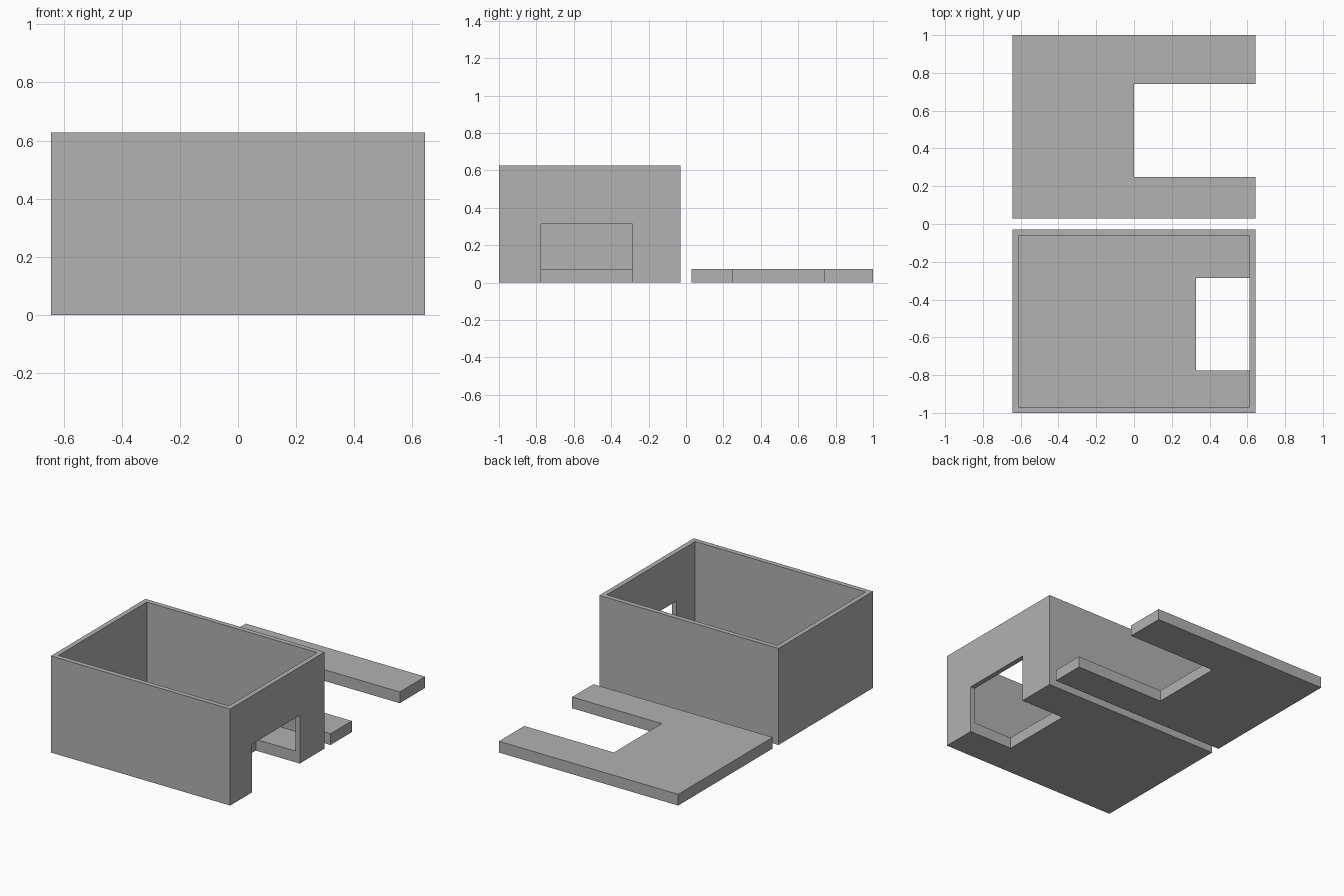
import bpy
import bmesh

default = bpy.data.objects.get("Cube")
if default:
    bpy.data.objects.remove(default, do_unlink=True)

# Shared dimensions
HALF_X = 0.644
GAP = 0.03           # half the space between tray and lid
WALL = 0.032
HEIGHT = 0.627
PLATE = 0.073        # floor and lid thickness
DOOR_TOP = 0.313
OVER = 0.1           # cutter overshoot

grey = bpy.data.materials.new("plain grey")
grey.use_nodes = True
grey.diffuse_color = (0.445, 0.445, 0.445, 1)
grey.node_tree.nodes["Principled BSDF"].inputs["Base Color"].default_value = grey.diffuse_color


def block(name, low, high):
    """Box spanning two opposite corners."""
    bm = bmesh.new()
    bmesh.ops.create_cube(bm, size=1)
    for v in bm.verts:
        v.co = [high[i] if v.co[i] > 0 else low[i] for i in range(3)]
    mesh = bpy.data.meshes.new(name)
    bm.to_mesh(mesh)
    bm.free()
    mesh.materials.append(grey)
    obj = bpy.data.objects.new(name, mesh)
    bpy.context.collection.objects.link(obj)
    return obj


def carve(target, *cutters):
    """Subtract each cutter, hiding it from view and render."""
    for cutter in cutters:
        mod = target.modifiers.new(cutter.name, "BOOLEAN")
        mod.operation = "DIFFERENCE"
        mod.solver = "EXACT"
        mod.object = cutter
        cutter.hide_render = True
        cutter.display_type = "WIRE"
        cutter.hide_set(True)


# Open tray with a doorway in its left wall and a notch in its floor
tray = block("tray", (-HALF_X, -1, 0), (HALF_X, -GAP, HEIGHT))
carve(
    tray,
    block("tray_hollow_cutter", (WALL - HALF_X, WALL - 1, PLATE),
          (HALF_X - WALL, -GAP - WALL, HEIGHT + OVER)),
    block("doorway_cutter", (0.328, -0.775, -OVER),
          (HALF_X + OVER, -0.286, DOOR_TOP)),
)

# Flat lid with a deep notch on its left side
lid = block("lid", (-HALF_X, GAP, 0), (HALF_X, 1, PLATE))
carve(
    lid,
    block("lid_notch_cutter", (0, 0.248, -OVER),
          (HALF_X + OVER, 0.74, PLATE + OVER)),
)

# Bake the cuts and drop the helpers
bpy.context.view_layer.update()
graph = bpy.context.evaluated_depsgraph_get()
baked = {obj: bpy.data.meshes.new_from_object(obj.evaluated_get(graph)) for obj in (tray, lid)}
for obj, mesh in baked.items():
    cutters = [mod.object for mod in obj.modifiers]
    obj.modifiers.clear()
    obj.data = mesh
    for cutter in cutters:
        bpy.data.objects.remove(cutter, do_unlink=True)
